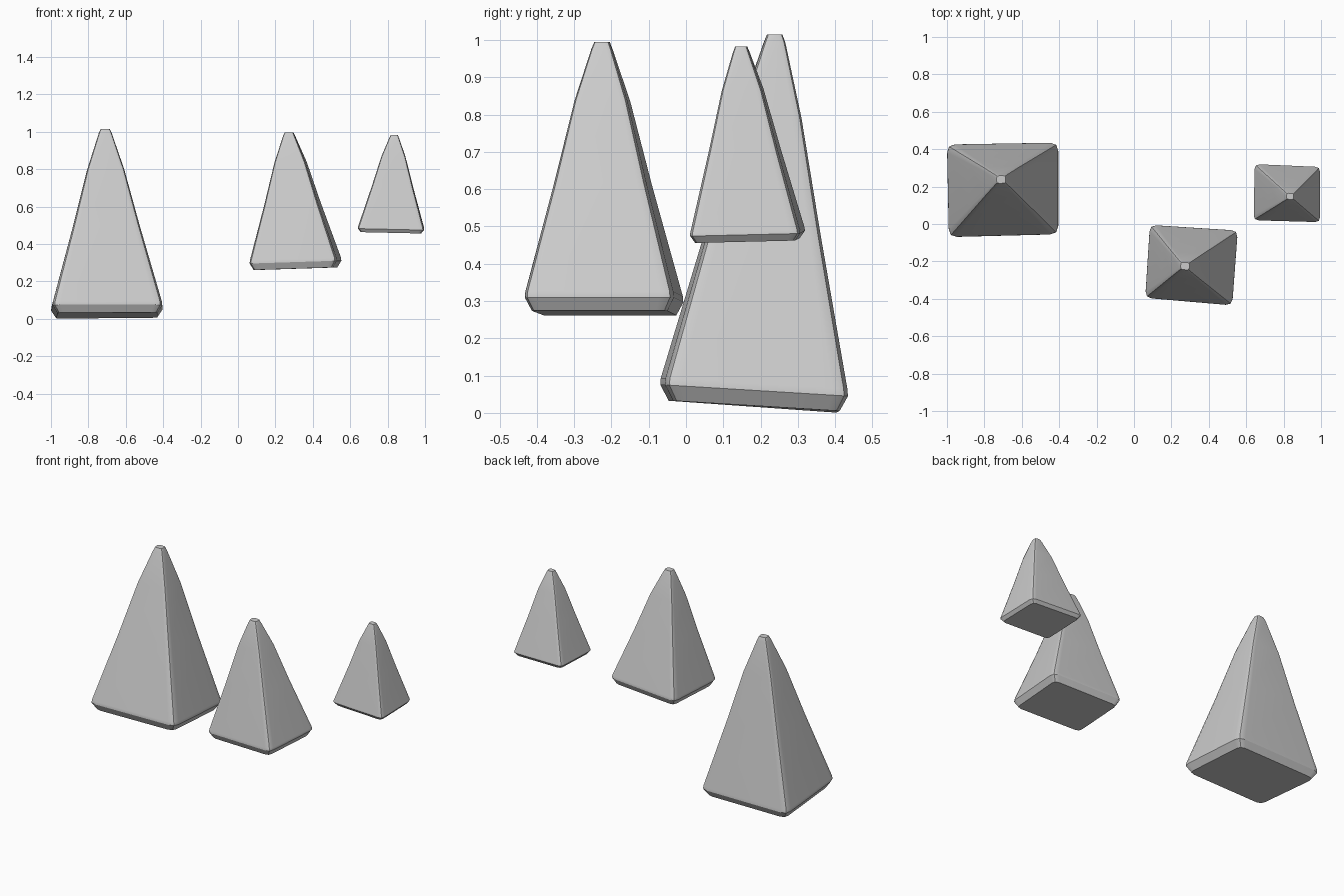
import bpy
import bmesh
import math
from mathutils import Vector

cube = bpy.data.objects.get("Cube")
if cube:
    bpy.data.objects.remove(cube, do_unlink=True)

stone = bpy.data.materials.new("plain_grey")
stone.use_nodes = True
GREY = (0.6, 0.6, 0.6, 1)
stone.diffuse_color = GREY
stone.node_tree.nodes["Principled BSDF"].inputs["Base Color"].default_value = GREY


def rounded(quad, cut):
    """Round each corner of a four-sided ring with a short two-step bevel."""
    points = []
    for i, c in enumerate(quad):
        a = c + (quad[i - 1] - c).normalized() * cut
        b = c + (quad[(i + 1) % 4] - c).normalized() * cut
        points += [a, (a + b) / 4 + c / 2, b]
    return points


def spike(name, corners, apex, tip, drop):
    """Tapered four-sided spike: corners is the widest ring, tip the half width on top."""
    base = [Vector(c) for c in corners]
    apex = Vector(apex)
    centre = sum(base, Vector()) / 4
    half = (base[1] - base[0]).length / 2

    def ring(t, bulge=0.0):
        k = tip / half
        top = [apex + (c - centre) * k for c in base]
        mid = centre.lerp(apex, t)
        quad = [c.lerp(d, t) for c, d in zip(base, top)]
        return rounded([mid + (q - mid) * (1 + bulge) for q in quad],
                       half * 0.15 * (1 - t) + tip * 0.5 * t)

    # bevelled underside, widest ring, slightly swollen flanks, blunt tip
    under = [centre + (c - centre) * 0.91 - Vector((0, 0, drop)) for c in base]
    lip = [p.lerp(centre, 0.005) + Vector((0, 0, drop * 0.45)) for p in ring(0)]
    crown = [apex + (p - apex) * 0.8 for p in ring(1)]
    for p in crown:
        p.z = apex.z
    shoulder = [p - Vector((0, 0, tip * 0.7)) for p in ring(1, 0.12)]
    rings = [rounded(under, half * 0.12), ring(0), lip,
             ring(0.45, 0.02), ring(0.77, 0.09), shoulder, crown]

    bm = bmesh.new()
    loops = [[bm.verts.new(p) for p in r] for r in rings]
    n = len(loops[0])
    for low, high in zip(loops, loops[1:]):
        for i in range(n):
            j = (i + 1) % n
            bm.faces.new((low[i], low[j], high[j], high[i]))
    bm.faces.new(loops[0][::-1])
    bm.faces.new(loops[-1])
    bmesh.ops.recalc_face_normals(bm, faces=bm.faces)
    mesh = bpy.data.meshes.new(name)
    bm.to_mesh(mesh)
    bm.free()
    mesh.materials.append(stone)

    obj = bpy.data.objects.new(name, mesh)
    bpy.context.collection.objects.link(obj)
    bpy.ops.object.select_all(action='DESELECT')
    obj.select_set(True)
    bpy.context.view_layer.objects.active = obj
    bpy.ops.object.shade_smooth_by_angle(angle=math.radians(30))
    weighted = obj.modifiers.new("even_shading", 'WEIGHTED_NORMAL')
    weighted.keep_sharp = True


# Corners run front right, front left, back left, back right
spike("large_spike",
      [(-0.99, -0.07, 0.075), (-0.405, -0.055, 0.075),
       (-0.405, 0.435, 0.045), (-1.0, 0.425, 0.04)],
      (-0.71, 0.238, 1.015), 0.03, 0.041)
spike("medium_spike",
      [(0.06, -0.395, 0.295), (0.525, -0.435, 0.31),
       (0.555, -0.035, 0.31), (0.085, -0.005, 0.295)],
      (0.273, -0.225, 0.995), 0.029, 0.035)
spike("small_spike",
      [(0.64, 0.02, 0.482), (0.995, 0.01, 0.474),
       (0.995, 0.305, 0.481), (0.645, 0.32, 0.489)],
      (0.835, 0.148, 0.982), 0.024, 0.019)
